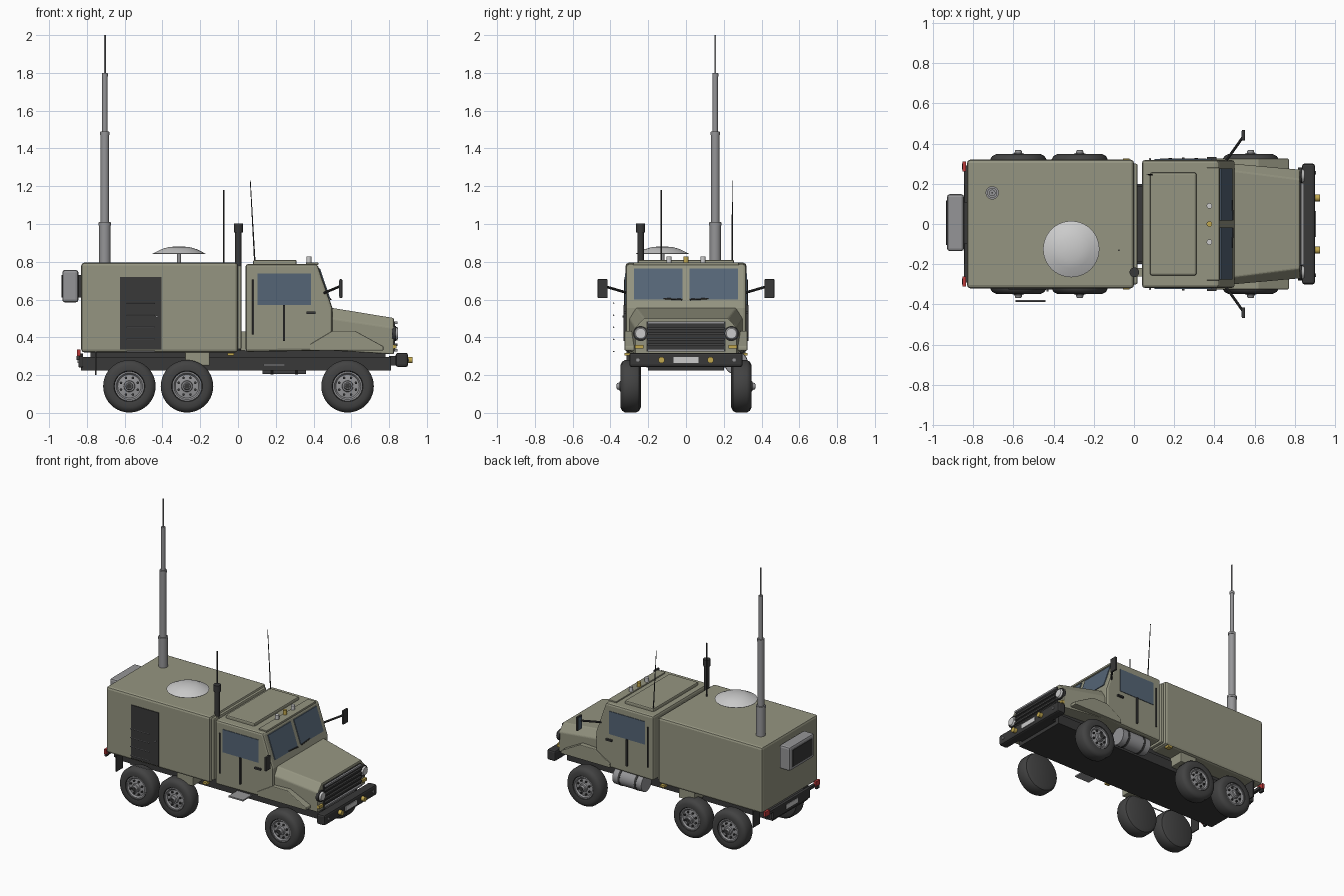
import bpy, bmesh, math
from mathutils import Vector, Matrix

if "Cube" in bpy.data.objects:
    bpy.data.objects.remove(bpy.data.objects["Cube"])

def mat(name, r, g, b):
    m = bpy.data.materials.new(name)
    m.diffuse_color = (r, g, b, 1)
    m.use_nodes = True
    m.node_tree.nodes["Principled BSDF"].inputs["Base Color"].default_value = m.diffuse_color
    return m

OLIVE = mat("olive", .30, .30, .22)
DARK = mat("dark", .04, .04, .04)
RUBBER = mat("rubber", .055, .055, .055)
STEEL = mat("steel", .30, .30, .31)
GLASS = mat("glass", .09, .13, .18)
AMBER = mat("amber", .55, .40, .08)
RED = mat("red", .5, .04, .04)
LAMP = mat("lamp", .6, .6, .6)

def finish(name, bm, m, bevel=0, smooth=False, segs=2):
    bmesh.ops.recalc_face_normals(bm, faces=bm.faces)
    me = bpy.data.meshes.new(name)
    bm.to_mesh(me)
    bm.free()
    ob = bpy.data.objects.new(name, me)
    bpy.context.collection.objects.link(ob)
    me.materials.append(m)
    if bevel:
        b = ob.modifiers.new("bevel", 'BEVEL')
        b.width, b.segments, b.limit_method = bevel, segs, 'ANGLE'
    if smooth:
        bpy.context.view_layer.objects.active = ob
        ob.select_set(True)
        bpy.ops.object.shade_smooth_by_angle(angle=math.radians(35))
        ob.select_set(False)
    return ob

def box(name, x, y, z, m, bevel=0):
    bm = bmesh.new()
    bmesh.ops.create_cube(bm, size=1)
    for v in bm.verts:
        v.co = [(a[0] + a[1]) / 2 + c * abs(a[1] - a[0]) for a, c in zip((x, y, z), v.co)]
    return finish(name, bm, m, bevel)

def rod(name, p, q, r, m, r2=None, n=20):
    p, q = Vector(p), Vector(q)
    bm = bmesh.new()
    rot = (q - p).to_track_quat('Z', 'Y').to_matrix().to_4x4()
    bmesh.ops.create_cone(bm, cap_ends=True, segments=n, radius1=r, radius2=r if r2 is None else r2,
                          depth=(q - p).length, matrix=Matrix.Translation((p + q) / 2) @ rot)
    return finish(name, bm, m, 0, True)

def prism(name, pts, y0, y1, m, bevel=0):
    # side profile in x,z stretched across y
    bm = bmesh.new()
    f = bm.faces.new([bm.verts.new((x, y0, z)) for x, z in pts])
    ext = bmesh.ops.extrude_face_region(bm, geom=[f])['geom']
    bmesh.ops.translate(bm, vec=(0, y1 - y0, 0), verts=[v for v in ext if isinstance(v, bmesh.types.BMVert)])
    return finish(name, bm, m, bevel)

def lathe(name, prof, centre, axis, m, n=40):
    # profile of (radius, distance along axis)
    bm = bmesh.new()
    ax = Vector(axis)
    side = Vector((1, 0, 0))
    vs = [bm.verts.new(side * r + ax * h) for r, h in prof]
    es = [bm.edges.new(e) for e in zip(vs, vs[1:])]
    bmesh.ops.spin(bm, geom=vs + es, cent=(0, 0, 0), axis=ax, angle=math.tau, steps=n)
    bmesh.ops.remove_doubles(bm, verts=bm.verts, dist=1e-5)
    bmesh.ops.translate(bm, vec=centre, verts=bm.verts)
    return finish(name, bm, m, 0, True)

# chassis and bumpers
box("chassis", (-.83, .81), (-.2, .2), (.225, .295), DARK)
box("body_mount", (-.78, .78), (-.19, .19), (.29, .33), DARK)
box("front_bumper", (.835, .90), (-.3, .3), (.243, .318), DARK, .012)
box("bumper_bracket", (.80, .84), (-.17, .17), (.25, .30), DARK)
box("front_plate", (.90, .905), (-.065, .065), (.265, .295), LAMP)
box("rear_bumper", (-.845, -.82), (-.21, .21), (.24, .315), DARK, .006)
box("rear_plate", (-.849, -.844), (-.065, .065), (.265, .295), LAMP)

# shelter box
box("shelter", (-.83, 0), (-.32, .32), (.32, .795), OLIVE, .016)
box("shelter_front_frame", (-.012, .018), (-.3, .3), (.335, .78), OLIVE, .008)
box("shelter_door", (-.625, -.405), (-.325, -.31), (.335, .72), DARK)
rod("door_knob", (-.43, -.335, .51), (-.43, -.32, .51), .006, STEEL, n=10)
for i in range(5):
    z = .325 + i * .064
    rod("ladder_rung", (-.59, -.383, z), (-.44, -.383, z), .004, STEEL, n=8)

# air conditioner on the rear wall
box("air_conditioner", (-.93, -.845), (-.135, .148), (.585, .757), STEEL, .014)
box("air_conditioner_mount", (-.85, -.82), (-.10, .11), (.61, .73), DARK)
box("air_conditioner_grille", (-.934, -.925), (-.105, .118), (.61, .73), DARK)

# cab
prism("cab", [(.04, .323), (.04, .788), (.42, .788), (.50, .555), (.50, .33)], -.318, .318, OLIVE, .014)
box("roof_hatch", (.08, .31), (-.255, .255), (.78, .81), OLIVE, .008)
box("roof_visor", (.36, .425), (-.28, .28), (.782, .797), OLIVE, .004)
def slope(z, off):
    return (.42 + (.788 - z) * .343 + off, z)
for s in (-1, 1):
    prism("windshield", [slope(.60, -.01), slope(.765, -.01), slope(.765, .006), slope(.60, .006)],
          s * .018, s * .275, GLASS)
    rod("wiper", (.492, s * .02, .60), (.487, s * .12, .605), .004, DARK, n=8)
for y, m in ((-.09, LAMP), (0, AMBER), (.09, LAMP)):
    rod("roof_lamp", (.375, y, .795), (.375, y, .828), .014, m, n=14)

# hood: tapered block
bm = bmesh.new()
secs = [[(x, s * y, z) for s, y, z in ((-1, b, zb), (-1, b, zm), (-1, t, zt), (1, t, zt), (1, b, zm), (1, b, zb))]
        for x, b, t, zb, zm, zt in ((.49, .30, .265, .33, .50, .557), (.825, .27, .222, .31, .45, .502))]
rings = [[bm.verts.new(p) for p in sec] for sec in secs]
for i in range(6):
    j = (i + 1) % 6
    bm.faces.new((rings[0][i], rings[0][j], rings[1][j], rings[1][i]))
for ring in rings:
    bm.faces.new(ring)
finish("hood", bm, OLIVE, .006)

# grille
box("grille_back", (.81, .832), (-.21, .21), (.325, .485), DARK)
for i in range(6):
    z = .332 + i * .029
    box("grille_slat", (.825, .845), (-.205, .205), (z - .006, z + .006), STEEL if i in (0, 5) else RUBBER)

# paired details on both sides
for s in (-1, 1):
    prism("fender", [(.38, .33), (.38, .362), (.50, .434), (.62, .434), (.77, .352), (.77, .33)],
          s * .25, s * .325, OLIVE, .005)
    rod("headlight_bezel", (.815, s * .24, .42), (.836, s * .24, .42), .04, DARK)
    rod("headlight", (.83, s * .24, .42), (.848, s * .24, .42), .036, LAMP, .027)
    box("turn_signal", (.82, .84), (s * .225, s * .27), (.34, .36), AMBER)
    rod("fog_light", (.895, s * .13, .28), (.925, s * .13, .28), .017, AMBER)
    rod("bumper_bolt", (.895, s * .255, .28), (.906, s * .255, .28), .009, STEEL, n=10)
    box("side_window", (.103, .387), (s * .31, s * .322), (.572, .737), GLASS)
    box("door_handle", (.362, .41), (s * .31, s * .332), (.524, .536), DARK)
    box("door_grab_bar", (.239, .25), (s * .31, s * .33), (.38, .572), DARK)
    rod("cab_rail", (.08, s * .323, .415), (.08, s * .323, .705), .005, RUBBER, n=8)
    rod("mirror_arm", (.455, s * .31, .635), (.54, s * .43, .67), .007, DARK, n=10)
    box("mirror", (.537, .552), (s * .415, s * .468), (.608, .708), DARK, .004)
    box("mirror_glass", (.535, .539), (s * .42, s * .463), (.615, .70), GLASS)
    box("marker_light", (-.055, -.022), (s * .29, s * .325), (.303, .318), AMBER)
    box("battery_box", (-.28, -.15), (s * .19, s * .30), (.25, .322), OLIVE, .005)
    box("step", (.135, .25), (s * .19, s * .30), (.248, .258), STEEL)
    box("mud_flap", (-.757, -.75), (s * .24, s * .315), (.2, .325), DARK)
    box("tail_light_arm", (-.845, -.825), (s * .2, s * .29), (.295, .315), DARK)
    box("tail_light", (-.852, -.835), (s * .262, s * .31), (.30, .335), RED)
    box("tail_reflector", (-.855, -.84), (s * .27, s * .30), (.28, .302), DARK)

# fuel tank on the far side
rod("fuel_tank", (.13, .265, .265), (.36, .265, .265), .06, STEEL, n=32)
for x in (.18, .31):
    rod("tank_strap", (x - .008, .265, .265), (x + .008, .265, .265), .062, DARK, n=32)

# wheels
tire = [(0, .238), (.108, .238), (.13, .248), (.139, .265), (.139, .322), (.13, .338),
        (.11, .348), (.082, .345), (.075, .325), (0, .325)]
rim = [(.078, .325), (.078, .34), (.07, .34), (.062, .33), (.03, .335), (.028, .35), (.02, .352), (.016, .365), (0, .365)]
for x in (-.575, -.27, .58):
    for s in (-1, 1):
        c = (x, 0, .141)
        lathe("tire", tire, c, (0, s, 0), RUBBER)
        lathe("rim", rim, c, (0, s, 0), STEEL)
        rod("hub_cap", (x, s * .36, .141), (x, s * .367, .141), .013, DARK, n=12)
        for i in range(8):
            a = math.tau * (i + .5) / 8
            px, pz = x + .048 * math.cos(a), .141 + .048 * math.sin(a)
            rod("wheel_bolt", (px, s * .325, pz), (px, s * .342, pz), .007, DARK, n=8)

# exhaust stack
rod("exhaust_stack", (.002, -.24, .33), (.002, -.24, .96), .017, DARK)
rod("exhaust_cap", (.002, -.24, .955), (.002, -.24, 1.003), .024, DARK)
box("exhaust_guard", (.015, .04), (-.26, -.22), (.33, .43), OLIVE)

# telescopic mast
for z0, z1, r in ((.79, 1.01, .031), (1.01, 1.49, .023), (1.49, 1.80, .014), (1.80, 2.0, .005)):
    rod("mast_section", (-.705, .155, z0), (-.705, .155, z1), r, STEEL, n=24)
for z, r in ((1.0, .033), (1.48, .025), (1.79, .016)):
    rod("mast_collar", (-.705, .155, z - .008), (-.705, .155, z + .008), r, STEEL, n=24)

# satellite dish and whip antennas
lathe("dish", [(0, .84), (.138, .84), (.14, .843), (.095, .866), (.055, .878), (0, .882)],
      (-.312, -.125, 0), (0, 0, 1), LAMP)
rod("dish_post", (-.312, -.125, .79), (-.312, -.125, .845), .011, STEEL)
rod("shelter_antenna", (-.075, -.13, .79), (-.075, -.13, 1.18), .004, DARK, n=8)
rod("cab_antenna", (.09, .245, .78), (.065, .245, 1.23), .004, DARK, .002, n=8)
